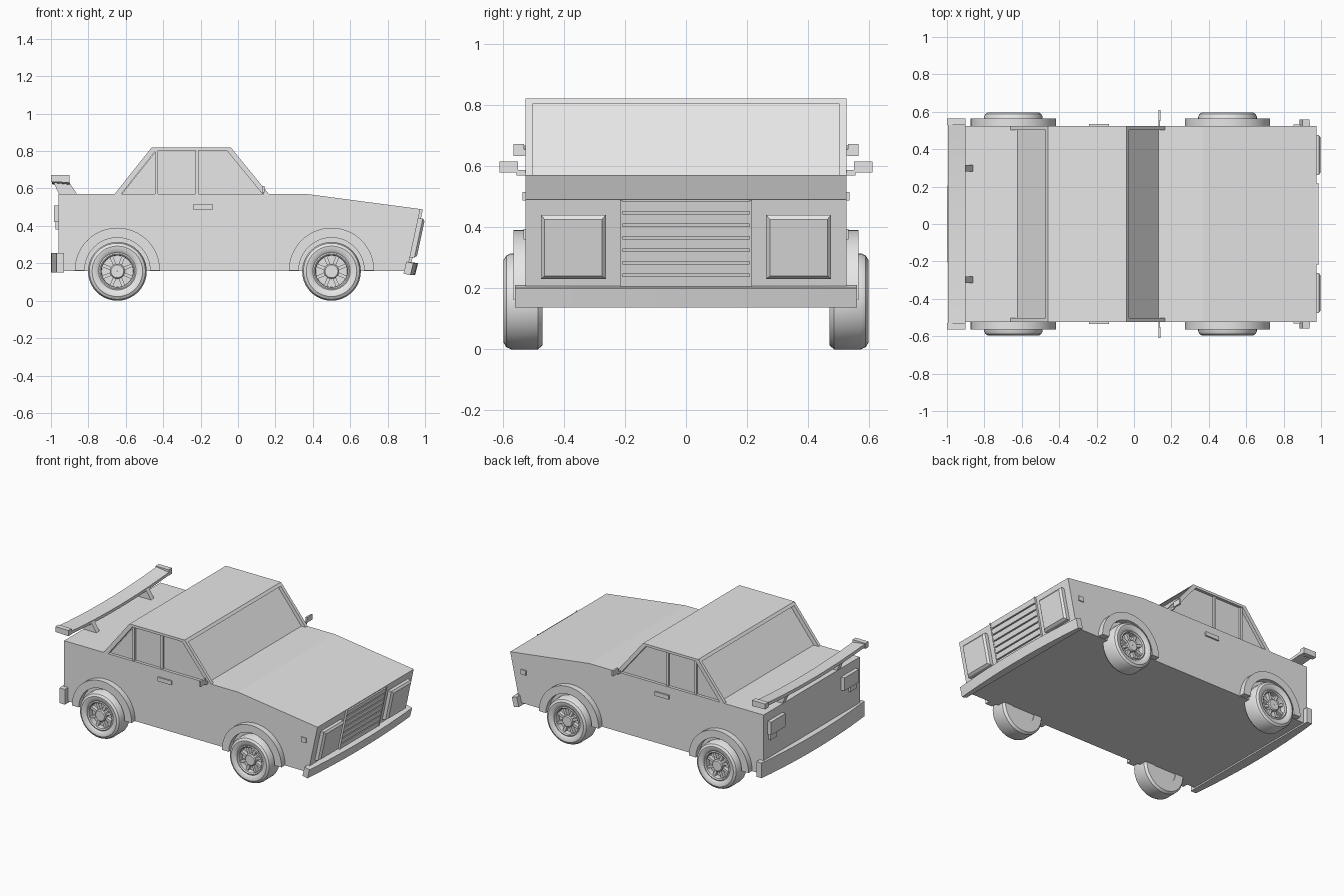
import bpy
import bmesh
from math import pi, sin, cos, radians

cube = bpy.data.objects.get("Cube")
if cube:
    bpy.data.objects.remove(cube, do_unlink=True)

grey = bpy.data.materials.new("plain grey")
grey.use_nodes = True
grey.diffuse_color = (0.8, 0.8, 0.8, 1)
grey.node_tree.nodes["Principled BSDF"].inputs["Base Color"].default_value = (0.8, 0.8, 0.8, 1)

W = 0.525      # half width of the body
GLASS = 0.505  # half width of the glasshouse


def finish(name, bm, smooth=False):
    bmesh.ops.recalc_face_normals(bm, faces=bm.faces)
    mesh = bpy.data.meshes.new(name)
    bm.to_mesh(mesh)
    bm.free()
    mesh.materials.append(grey)
    obj = bpy.data.objects.new(name, mesh)
    bpy.context.collection.objects.link(obj)
    if smooth:
        bpy.ops.object.select_all(action='DESELECT')
        obj.select_set(True)
        bpy.context.view_layer.objects.active = obj
        bpy.ops.object.shade_smooth_by_angle(angle=radians(35))
    return obj


def loft(bm, rings, closed=False):
    """Skin equal rings of points; cap the ends unless the loop is closed."""
    rows = [[bm.verts.new(p) for p in ring] for ring in rings]
    n = len(rows[0])
    pairs = list(zip(rows, rows[1:]))
    if closed:
        pairs.append((rows[-1], rows[0]))
    for a, b in pairs:
        for i in range(n):
            j = (i + 1) % n
            bm.faces.new((a[i], a[j], b[j], b[i]))
    if not closed:
        bm.faces.new(rows[0])
        bm.faces.new(rows[-1])


def prism(name, profile, y0, y1):
    """Side profile of (x, z) points stretched across the car."""
    bm = bmesh.new()
    loft(bm, [[(x, y, z) for x, z in profile] for y in (y0, y1)])
    return finish(name, bm)


def box(name, x0, x1, y0, y1, z0, z1):
    return prism(name, [(x0, z0), (x1, z0), (x1, z1), (x0, z1)], y0, y1)


def pair(name, make, a, b, *args):
    """Build a part on both sides between |y| = a and b."""
    make("left_" + name, *args, a, b)
    make("right_" + name, *args, -a, -b)


def bowed_bar(name, profile, half, bow):
    """Bar across the car, each profile point bowed by its own (dx, dz)."""
    bm = bmesh.new()
    rings = []
    for k in range(13):
        t = k / 6 - 1
        s = 1 - t * t
        rings.append([(x + s * dx, t * half, z + s * dz)
                      for (x, z), (dx, dz) in zip(profile, bow)])
    loft(bm, rings)
    return finish(name, bm)


def nose(z):
    """x of the leaning front face at height z."""
    return 0.905 + 0.215 * (z - 0.165)


def front_profile(z0, z1, depth):
    return [(nose(z0) - 0.01, z0), (nose(z0) + depth, z0),
            (nose(z1) + depth, z1), (nose(z1) - 0.01, z1)]


# Body shell
prism("body", [(-0.96, 0.16), (nose(0.16), 0.16), (nose(0.49), 0.49),
               (0.37, 0.57), (-0.96, 0.57)], -W, W)

# Cabin: recessed glass, roof and pillars
prism("cabin_glass", [(-0.63, 0.56), (0.14, 0.56), (-0.06, 0.81), (-0.43, 0.81)],
      -GLASS, GLASS)
prism("roof", [(-0.474, 0.803), (-0.026, 0.803), (-0.04, 0.82), (-0.46, 0.82)], -W, W)
pair("windscreen_pillar", prism, GLASS - 0.002, W,
     [(0.135, 0.565), (0.169, 0.565), (-0.035, 0.815), (-0.07, 0.815)])
pair("rear_pillar", prism, GLASS - 0.002, W,
     [(-0.664, 0.565), (-0.628, 0.565), (-0.43, 0.815), (-0.465, 0.815)])
for label, px in (("middle", -0.22), ("quarter", -0.435)):
    pair(label + "_window_post", prism, GLASS - 0.002, W - 0.007,
         [(px - 0.008, 0.565), (px + 0.008, 0.565), (px + 0.008, 0.81), (px - 0.008, 0.81)])


# Wheels
def lathe(bm, profile, cx, cz, side, seg=40):
    rings = []
    for k in range(seg):
        a = 2 * pi * k / seg
        rings.append([(cx + r * cos(a), side * y, cz + r * sin(a)) for r, y in profile])
    loft(bm, rings, closed=True)


TYRE = [(0.085, 0.47), (0.145, 0.47), (0.157, 0.485), (0.157, 0.572), (0.15, 0.588),
        (0.135, 0.597), (0.112, 0.595), (0.1, 0.585), (0.093, 0.588), (0.086, 0.582),
        (0.084, 0.545)]
DISC = [(0.001, 0.475), (0.09, 0.475), (0.09, 0.547), (0.001, 0.547)]
HUB = [(0.001, 0.54), (0.04, 0.54), (0.04, 0.578), (0.034, 0.584), (0.001, 0.584)]


def wheel(name, cx, side):
    cz = 0.157
    bm = bmesh.new()
    for profile in (TYRE, DISC, HUB):
        lathe(bm, profile, cx, cz, side)
    for k in range(8):
        a = 2 * pi * k / 8 + pi / 8
        rings = []
        for r in (0.03, 0.088):
            ring = []
            for w, y in ((-1, 0.54), (1, 0.54), (1, 0.572), (-1, 0.572)):
                w *= 0.009
                ring.append((cx + r * cos(a) - w * sin(a), side * y,
                             cz + r * sin(a) + w * cos(a)))
            rings.append(ring)
        loft(bm, rings)
    finish(name, bm, smooth=True)


# Wheel arches: half rings standing out from the sides
def arch(name, cx, side):
    bm = bmesh.new()
    rings = []
    for k in range(25):
        a = pi * k / 24
        rings.append([(cx + r * cos(a), side * y, 0.162 + r * sin(a))
                      for r, y in ((0.175, 0.515), (0.228, 0.515),
                                   (0.228, 0.565), (0.175, 0.565))])
    loft(bm, rings)
    finish(name, bm, smooth=True)


for end, cx in (("front", 0.5), ("rear", -0.645)):
    for label, side in (("left", 1), ("right", -1)):
        wheel(f"{end}_{label}_wheel", cx, side)
        arch(f"{end}_{label}_wheel_arch", cx, side)

# Bumpers
bowed_bar("front_bumper", [(0.885, 0.145), (0.922, 0.136), (0.938, 0.2), (0.9, 0.21)], 0.56,
          [(0, 0), (0.025, 0), (0.025, 0), (0, 0)])
bowed_bar("rear_bumper", [(-0.93, 0.15), (-0.93, 0.255), (-0.97, 0.255), (-0.97, 0.15)], 0.56,
          [(0, 0), (0, 0), (-0.03, 0), (-0.03, 0)])

# Grille: framed slats on the leaning front face
for k in range(7):
    z = 0.205 + k * 0.041
    prism(f"grille_slat_{k + 1}", front_profile(z, z + 0.033, 0.012), -0.21, 0.21)
pair("grille_side", prism, 0.208, 0.216, front_profile(0.2, 0.488, 0.014))


# Headlights with a bevelled lens
def headlight(name, profile, y0, y1):
    obj = prism(name, profile, y0, y1)
    bm = bmesh.new()
    bm.from_mesh(obj.data)
    bm.faces.ensure_lookup_table()
    face = max(bm.faces, key=lambda f: f.normal.x)
    bmesh.ops.inset_region(bm, faces=[face], thickness=0.018, depth=0.012)
    bm.to_mesh(obj.data)
    bm.free()


pair("headlight", headlight, 0.262, 0.475, front_profile(0.23, 0.44, 0.024))

# Tail lights, handles and side markers
for label, s in (("left", 1), ("right", -1)):
    box(label + "_tail_light", -0.985, -0.95, s * 0.32, s * 0.48, 0.42, 0.51)
    box(label + "_reversing_light", -0.975, -0.95, s * 0.4, s * 0.47, 0.38, 0.42)
    box(label + "_door_handle", -0.24, -0.135, s * 0.52, s * 0.535, 0.487, 0.515)
    box(label + "_side_marker", 0.852, 0.89, s * 0.52, s * 0.532, 0.36, 0.393)
    # Door mirrors on thin stems
    box(label + "_mirror", 0.13, 0.142, s * 0.55, s * 0.61, 0.578, 0.614)
    prism(label + "_mirror_stem", [(0.132, 0.568), (0.14, 0.568), (0.14, 0.586), (0.132, 0.586)],
          s * 0.515, s * 0.555)

# Spoiler: sagging blade, raised tips and two struts
bowed_bar("spoiler_blade", [(-0.995, 0.645), (-0.9, 0.635), (-0.9, 0.655), (-0.995, 0.668)],
          0.535, [(0, -0.022)] * 4)
pair("spoiler_tip", prism, 0.53, 0.565,
     [(-1, 0.635), (-0.9, 0.632), (-0.9, 0.672), (-1, 0.672)])
pair("spoiler_strut", prism, 0.28, 0.315,
     [(-0.955, 0.565), (-0.858, 0.565), (-0.9, 0.63), (-0.985, 0.63)])
